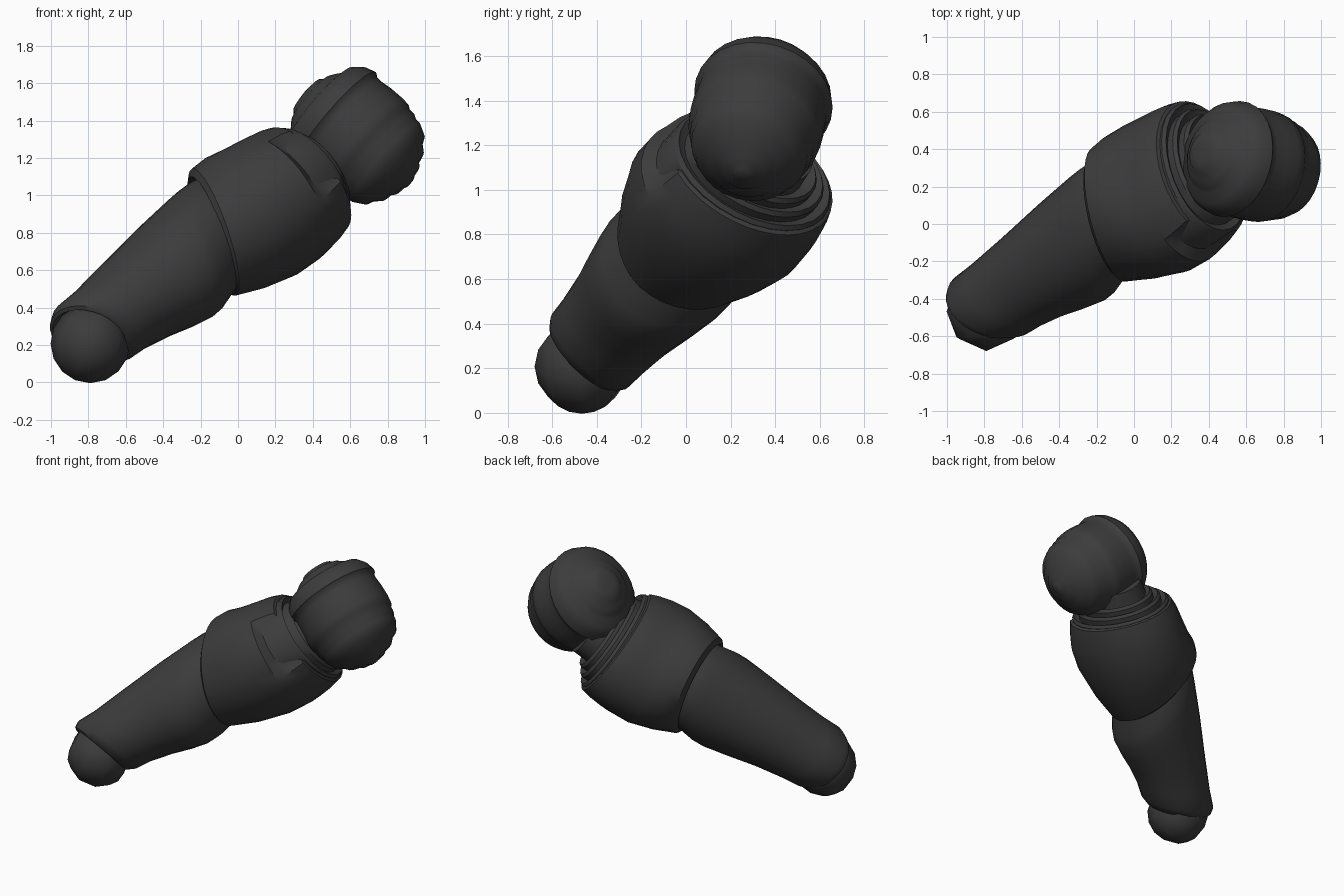
import bpy, bmesh, math
from mathutils import Vector, Matrix

cube = bpy.data.objects.get("Cube")
if cube:
    bpy.data.objects.remove(cube, do_unlink=True)

mat = bpy.data.materials.new("charcoal grey")
mat.use_nodes = True
COL = (0.045, 0.045, 0.045, 1)
mat.diffuse_color = COL
bsdf = mat.node_tree.nodes["Principled BSDF"]
bsdf.inputs["Base Color"].default_value = COL
bsdf.inputs["Roughness"].default_value = 0.7

# Limb frame: D runs along the limb, U and V span its oval cross-section
ORIGIN = Vector((-0.74, -0.42, 0.29))
D = Vector((0.69, 0.48, 0.53)).normalized()
U = Vector((-0.19, 0.84, -0.505))
U = (U - D * U.dot(D)).normalized()
V = D.cross(U)
SIDE = Vector((-0.57, 0.82, 0))
UP = Vector((-0.435, -0.302, 0.84))
DRIFT = Vector((0.04, -0.03, -0.025))


def finish(name, bm, angle=35):
    bmesh.ops.recalc_face_normals(bm, faces=bm.faces)
    me = bpy.data.meshes.new(name)
    bm.to_mesh(me)
    bm.free()
    ob = bpy.data.objects.new(name, me)
    bpy.context.collection.objects.link(ob)
    me.materials.append(mat)
    bpy.ops.object.select_all(action='DESELECT')
    ob.select_set(True)
    bpy.context.view_layer.objects.active = ob
    bpy.ops.object.shade_smooth_by_angle(angle=math.radians(angle))


def loft(name, rings, place, n=28, angle=35):
    """Bridge a list of rings; place(ring, a) gives the point at angle a."""
    bm = bmesh.new()
    loops = [[bm.verts.new(place(r, 2 * math.pi * i / n)) for i in range(n)] for r in rings]
    for a, b in zip(loops, loops[1:]):
        for i in range(n):
            j = (i + 1) % n
            bm.faces.new((a[i], a[j], b[j], b[i]))
    bm.faces.new(loops[0])
    bm.faces.new(loops[-1])
    finish(name, bm, angle)


def limb_point(ring, a):
    t, ru, rv, tilt_side, tilt_up, drift = ring
    off = U * (ru * math.cos(a)) + V * (rv * math.sin(a))
    shift = (SIDE * tilt_side + UP * tilt_up).dot(off)
    return ORIGIN + D * (t + shift) + off + DRIFT * drift


def sleeve_point(ring, a):
    t, ru, rv, ts, tu, k = ring
    # recessed notch on the front of the rim
    if t > 1.37 and math.radians(155) < a < math.radians(217):
        ru, rv = ru - 0.045, rv - 0.045
    return limb_point((t, ru, rv, ts, tu, k), a)


# Lower limb: rounded cuff over the small ball, widening towards the sleeve
loft("lower_limb", [
    (0.00, 0.17, 0.17, -0.42, -0.25, 0),
    (-0.08, 0.19, 0.185, -0.42, -0.25, 0),
    (-0.07, 0.212, 0.205, -0.42, -0.25, 0),
    (-0.02, 0.238, 0.23, -0.42, -0.25, 0),
    (0.10, 0.245, 0.235, -0.35, -0.2, 0),
    (0.30, 0.265, 0.265, -0.1, -0.1, 0),
    (0.52, 0.30, 0.30, 0.2, 0.1, 0),
    (0.70, 0.325, 0.32, 0.4, 0.24, 0),
    (0.78, 0.325, 0.32, 0.4, 0.24, -0.1),
    (0.88, 0.31, 0.305, 0.4, 0.24, -0.4),
    (1.05, 0.28, 0.27, 0.3, 0.2, -0.4)], limb_point)

# Upper sleeve: bulging shell with a stepped rim around the neck
loft("upper_sleeve", [
    (0.95, 0.27, 0.26, 0.4, 0.24, -0.6),
    (0.90, 0.315, 0.31, 0.4, 0.24, -0.8),
    (0.925, 0.35, 0.34, 0.4, 0.24, -0.8),
    (1.05, 0.40, 0.37, 0.25, 0.15, -0.1),
    (1.20, 0.44, 0.38, 0.1, 0.05, 0.7),
    (1.34, 0.438, 0.372, 0.1, 0, 1),
    (1.39, 0.432, 0.366, 0.1, -0.04, 1),
    (1.46, 0.42, 0.355, 0.09, -0.07, 1),
    (1.53, 0.40, 0.335, 0.08, -0.10, 1),
    (1.54, 0.375, 0.305, 0.08, -0.10, 1),
    (1.51, 0.365, 0.295, 0.08, -0.10, 1)], sleeve_point, n=36)

# Nested collars and neck between the sleeve and the large ball
for i in range(3):
    ru, rv, top = 0.385 - 0.055 * i, 0.315 - 0.045 * i, 1.565 + 0.04 * i
    loft("collar_%d" % (i + 1), [
        (1.35, ru, rv, 0.08, -0.08, 1),
        (top - 0.02, ru, rv, 0.08, -0.08, 1),
        (top, ru - 0.015, rv - 0.015, 0.08, -0.08, 1),
        (top - 0.03, ru - 0.07, rv - 0.06, 0.08, -0.08, 1)], limb_point)
loft("neck", [(1.40, 0.24, 0.22, 0, 0, 1), (1.75, 0.20, 0.18, 0, 0, 1)], limb_point)

# Large joint ball: softly grooved barrel, slightly flattened front to back
BALL = Vector((0.627, 0.322, 1.317))
AX = Vector((0.75, -0.18, -0.64)).normalized()
B2 = AX.cross(Vector((0, 1, 0))).normalized()
B1 = B2.cross(AX) * 0.95
PROFILE = [(-0.355, 0.005), (-0.355, 0.06), (-0.345, 0.11), (-0.325, 0.13),
           (-0.315, 0.16), (-0.285, 0.20), (-0.265, 0.22), (-0.25, 0.275),
           (-0.20, 0.315), (-0.14, 0.332), (-0.12, 0.315), (-0.09, 0.312),
           (-0.02, 0.318), (0.06, 0.318), (0.11, 0.312), (0.125, 0.297),
           (0.165, 0.295), (0.19, 0.28), (0.22, 0.278), (0.28, 0.245),
           (0.30, 0.205), (0.335, 0.175), (0.345, 0.125), (0.37, 0.10),
           (0.372, 0.06), (0.39, 0.035), (0.392, 0.005)]
loft("large_ball", PROFILE, lambda r, a: BALL + AX * r[0]
     + (B1 * math.cos(a) + B2 * math.sin(a)) * r[1], n=28, angle=45)

# Small joint ball
bm = bmesh.new()
bmesh.ops.create_uvsphere(bm, u_segments=8, v_segments=8, radius=0.212)
bmesh.ops.rotate(bm, verts=bm.verts, matrix=Matrix.Rotation(math.radians(22.5), 3, 'Y'))
bmesh.ops.translate(bm, verts=bm.verts, vec=(-0.79, -0.467, 0.208))
finish("small_ball", bm, 60)
